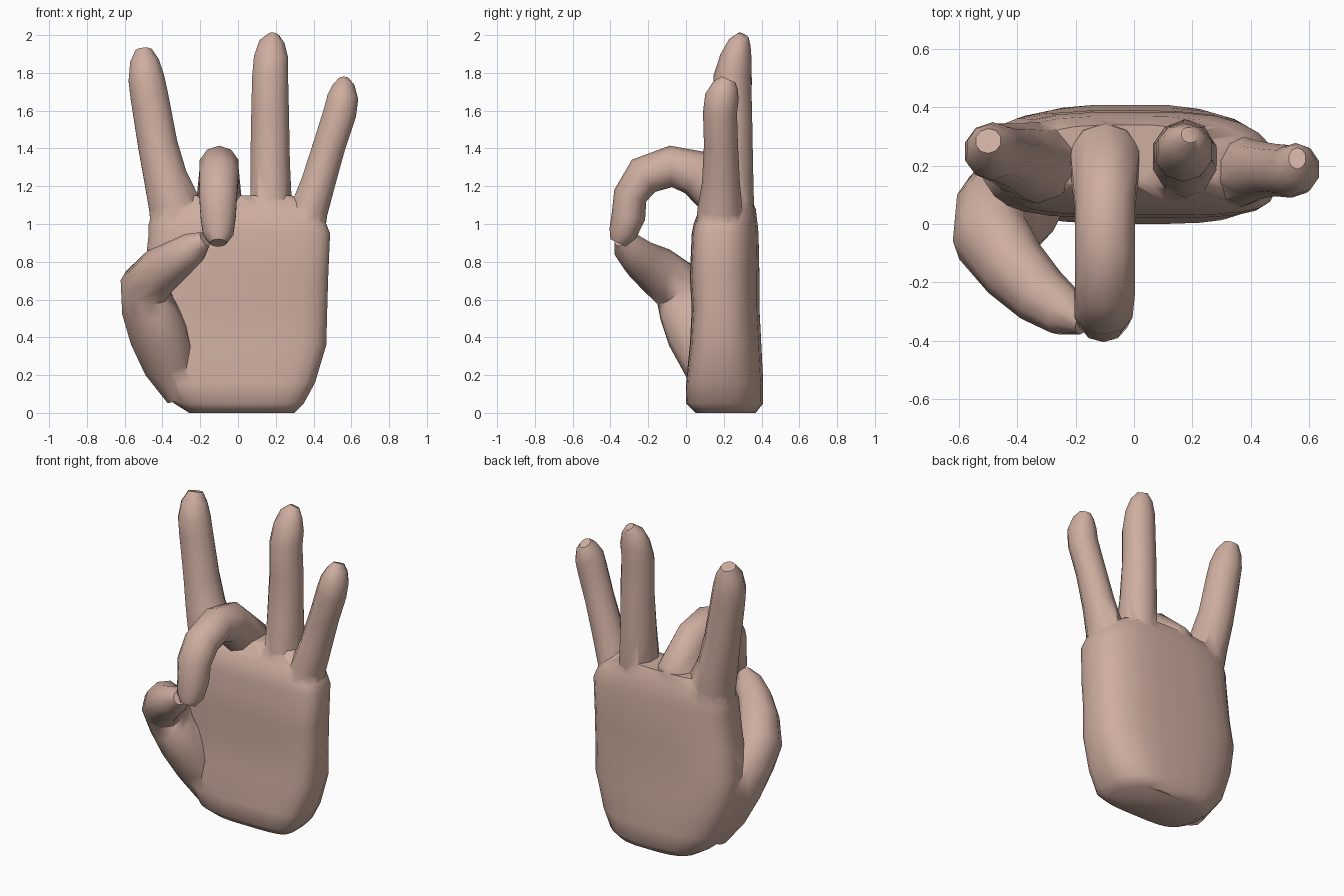
import bpy, bmesh, math
from mathutils import Vector

skin = bpy.data.materials.new("skin")
skin.diffuse_color = (0.62, 0.42, 0.35, 1)


def skin_rings(name, rings):
    """Bridge a list of vertex rings into a closed, smooth-shaded solid."""
    bm = bmesh.new()
    rows = [[bm.verts.new(p) for p in r] for r in rings]
    n = len(rows[0])
    for a, b in zip(rows, rows[1:]):
        for i in range(n):
            j = (i + 1) % n
            bm.faces.new((a[i], a[j], b[j], b[i]))
    bm.faces.new(rows[0][::-1])
    bm.faces.new(rows[-1])
    bmesh.ops.recalc_face_normals(bm, faces=bm.faces)
    me = bpy.data.meshes.new(name)
    bm.to_mesh(me)
    bm.free()
    ob = bpy.data.objects.new(name, me)
    bpy.context.collection.objects.link(ob)
    me.materials.append(skin)
    return ob


def sweep(name, path, side=(1, 0, 0), sides=10):
    """Tube along (x, y, z, half_width, half_depth) stations."""
    pts = [Vector(p[:3]) for p in path]
    rings = []
    for i, p in enumerate(path):
        t = (pts[min(i + 1, len(pts) - 1)] - pts[max(i - 1, 0)]).normalized()
        u = Vector(side)
        u = (u - t * u.dot(t)).normalized()
        v = t.cross(u)
        ring = []
        for k in range(sides):
            a = 2 * math.pi * (k + 0.5) / sides
            ring.append(pts[i] + u * math.cos(a) * p[3] + v * math.sin(a) * p[4])
        rings.append(ring)
    return skin_rings(name, rings)


def palm_ring(z, x0, x1, y0, y1, n=24):
    """Rounded slab section, back arched and outer edge swung forward."""
    ring = []
    for k in range(n):
        a = 2 * math.pi * (k + 0.5) / n
        c, s = math.cos(a), math.sin(a)
        e = 0.55 if s < 0 else 0.72
        x = (x0 + x1) / 2 + (x1 - x0) / 2 * math.copysign(abs(c) ** 0.6, c)
        y = (y0 + y1) / 2 + (y1 - y0) / 2 * math.copysign(abs(s) ** e, s)
        ring.append((x, y - 0.03 * max(c, 0) ** 2, z))
    return ring


# palm and wrist stump
palm = skin_rings("hand", [palm_ring(*r) for r in (
    (0.0, -0.26, 0.30, 0.05, 0.37),
    (0.05, -0.34, 0.35, 0.0, 0.41),
    (0.16, -0.43, 0.41, 0.0, 0.41),
    (0.36, -0.50, 0.47, 0.02, 0.40),
    (0.55, -0.53, 0.475, 0.03, 0.39),
    (0.72, -0.50, 0.48, 0.02, 0.39),
    (0.95, -0.475, 0.49, 0.03, 0.385),
    (1.00, -0.475, 0.47, 0.04, 0.38),
    (1.08, -0.45, 0.42, 0.07, 0.37),
    (1.15, -0.34, 0.29, 0.13, 0.34))])

# straight fingers
index = sweep("index_finger", [
    (-0.31, 0.21, 0.90, 0.15, 0.13), (-0.335, 0.21, 1.10, 0.145, 0.14),
    (-0.385, 0.22, 1.25, 0.12, 0.125), (-0.425, 0.235, 1.42, 0.11, 0.11),
    (-0.47, 0.245, 1.68, 0.105, 0.10), (-0.485, 0.25, 1.77, 0.10, 0.10),
    (-0.495, 0.265, 1.86, 0.08, 0.08), (-0.50, 0.285, 1.92, 0.045, 0.045)])
ring = sweep("ring_finger", [
    (0.18, 0.21, 0.92, 0.12, 0.13), (0.175, 0.225, 1.12, 0.115, 0.135),
    (0.17, 0.24, 1.32, 0.11, 0.115), (0.17, 0.25, 1.58, 0.105, 0.10),
    (0.17, 0.245, 1.78, 0.10, 0.10), (0.175, 0.265, 1.88, 0.095, 0.085),
    (0.18, 0.285, 1.96, 0.07, 0.06), (0.19, 0.305, 2.0, 0.03, 0.03)])
pinky = sweep("little_finger", [
    (0.345, 0.17, 0.90, 0.11, 0.12), (0.375, 0.18, 1.07, 0.105, 0.12),
    (0.425, 0.185, 1.22, 0.095, 0.10), (0.485, 0.185, 1.42, 0.09, 0.09),
    (0.54, 0.18, 1.59, 0.092, 0.09), (0.555, 0.19, 1.67, 0.085, 0.09),
    (0.56, 0.21, 1.73, 0.06, 0.07), (0.56, 0.225, 1.765, 0.03, 0.04)])

# curled finger reaching over to the thumb
middle = sweep("middle_finger", [
    (-0.10, 0.23, 0.94, 0.14, 0.13), (-0.10, 0.22, 1.12, 0.125, 0.14),
    (-0.10, 0.06, 1.27, 0.108, 0.125), (-0.10, -0.08, 1.305, 0.108, 0.11),
    (-0.10, -0.225, 1.255, 0.108, 0.105), (-0.105, -0.295, 1.15, 0.105, 0.09),
    (-0.105, -0.305, 1.04, 0.098, 0.09), (-0.105, -0.335, 0.95, 0.085, 0.075),
    (-0.105, -0.36, 0.90, 0.045, 0.045)])

# thumb with its fleshy base
thumb = sweep("thumb", [
    (-0.30, 0.15, 0.08, 0.08, 0.08), (-0.36, 0.13, 0.25, 0.14, 0.15),
    (-0.42, 0.07, 0.42, 0.155, 0.18), (-0.475, 0.01, 0.56, 0.14, 0.17),
    (-0.49, -0.045, 0.67, 0.135, 0.145), (-0.41, -0.155, 0.755, 0.12, 0.13),
    (-0.32, -0.245, 0.815, 0.105, 0.105), (-0.235, -0.305, 0.875, 0.085, 0.085),
    (-0.175, -0.34, 0.92, 0.04, 0.045)], side=(0.75, 0.45, -0.2))

# fuse everything into one skin
bpy.context.view_layer.objects.active = palm
for part in (index, ring, pinky, middle, thumb):
    m = palm.modifiers.new(part.name, 'BOOLEAN')
    m.operation = 'UNION'
    m.solver = 'EXACT'
    m.object = part
    bpy.ops.object.modifier_apply(modifier=m.name)
    bpy.data.objects.remove(part)
palm.select_set(True)
bpy.ops.object.shade_smooth_by_angle(angle=math.radians(50))
